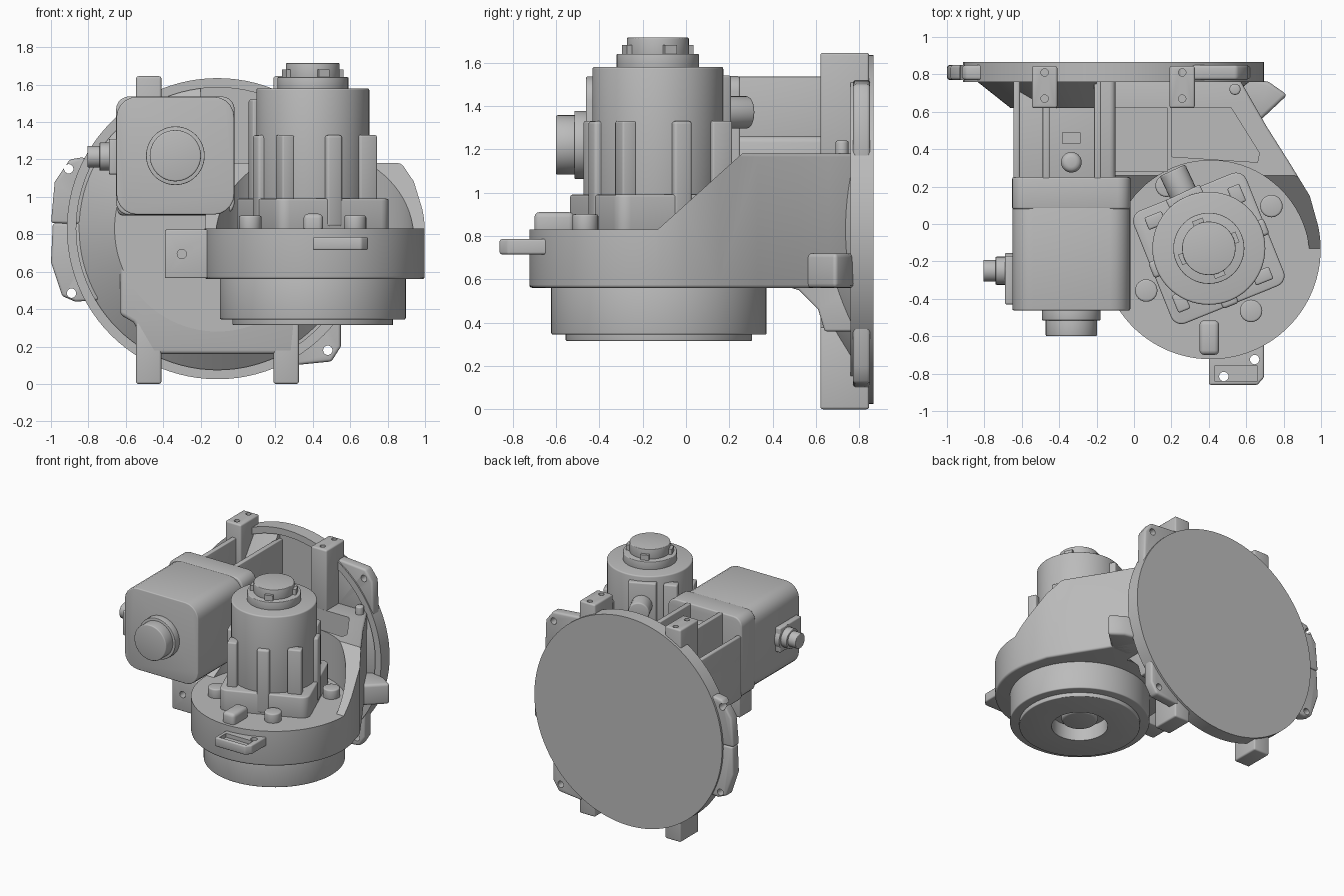
import bpy, bmesh, math
from mathutils import Matrix, Vector

if "Cube" in bpy.data.objects:
    bpy.data.objects.remove(bpy.data.objects["Cube"], do_unlink=True)

grey = bpy.data.materials.new("cast_grey")
grey.use_nodes = True
grey.diffuse_color = (0.5, 0.5, 0.5, 1)
bsdf = next(n for n in grey.node_tree.nodes if n.type == 'BSDF_PRINCIPLED')
bsdf.inputs["Base Color"].default_value = grey.diffuse_color


def activate(ob):
    bpy.ops.object.select_all(action='DESELECT')
    ob.select_set(True)
    bpy.context.view_layer.objects.active = ob


def finish(bm, name, bevel=0.0):
    """Turn a bmesh into a shaded object with optional rounded edges."""
    bmesh.ops.recalc_face_normals(bm, faces=bm.faces)
    mesh = bpy.data.meshes.new(name)
    bm.to_mesh(mesh)
    bm.free()
    ob = bpy.data.objects.new(name, mesh)
    bpy.context.collection.objects.link(ob)
    mesh.materials.append(grey)
    activate(ob)
    if bevel:
        mod = ob.modifiers.new("round", 'BEVEL')
        mod.width, mod.segments, mod.limit_method = bevel, 3, 'ANGLE'
        mod.angle_limit = math.radians(40)
        bpy.ops.object.modifier_apply(modifier=mod.name)
    bpy.ops.object.shade_smooth_by_angle(angle=math.radians(35))
    return ob


def prism(name, pts, axis, lo, hi, bevel=0.0):
    """Extrude a 2D outline along an axis from lo to hi."""
    place = {'X': lambda u, v, w: (w, u, v), 'Y': lambda u, v, w: (u, w, v),
             'Z': lambda u, v, w: (u, v, w)}[axis]
    bm = bmesh.new()
    face = bm.faces.new([bm.verts.new(place(u, v, lo)) for u, v in pts])
    new = bmesh.ops.extrude_face_region(bm, geom=[face])['geom']
    move = Vector(place(0, 0, hi - lo))
    bmesh.ops.translate(bm, vec=move, verts=[g for g in new if isinstance(g, bmesh.types.BMVert)])
    return finish(bm, name, bevel)


def box(name, x, y, z, bevel=0.0):
    return prism(name, [(x[0], y[0]), (x[1], y[0]), (x[1], y[1]), (x[0], y[1])], 'Z', *z, bevel)


def arc(cx, cy, r, start=0, end=360, n=64):
    full = end - start == 360
    steps = n if full else n - 1
    angles = [math.radians(start + (end - start) * i / steps) for i in range(n)]
    return [(cx + r * math.cos(a), cy + r * math.sin(a)) for a in angles]


def cyl(name, centre, r, axis, lo, hi, bevel=0.0, n=64):
    return prism(name, arc(*centre, r, n=n), axis, lo, hi, bevel)


def rounded(cx, cy, half, r):
    """Square outline with round corners."""
    k = half - r
    return [p for i, (sx, sy) in enumerate([(1, 1), (-1, 1), (-1, -1), (1, -1)])
            for p in arc(cx + sx * k, cy + sy * k, r, 90 * i, 90 * i + 90, 6)]


def cut(ob, *cutters):
    for c in cutters:
        activate(ob)
        mod = ob.modifiers.new("cut", 'BOOLEAN')
        mod.operation, mod.object, mod.solver = 'DIFFERENCE', c, 'EXACT'
        bpy.ops.object.modifier_apply(modifier=mod.name)
        bpy.data.objects.remove(c, do_unlink=True)
    activate(ob)
    bpy.ops.object.shade_smooth_by_angle(angle=math.radians(35))


def turn(ob, centre, degrees):
    """Rotate a mesh about a vertical line."""
    c = Vector((*centre, 0))
    ob.data.transform(Matrix.Translation(c) @ Matrix.Rotation(math.radians(degrees), 4, 'Z')
                      @ Matrix.Translation(-c))


# Round rear plate with raised rim
hub = (-0.11, 0.83)
plate = cyl("rear_plate", hub, 0.805, 'Y', 0.76, 0.865, n=96)
cut(plate, cyl("cutter", hub, 0.755, 'Y', 0.7, 0.8, n=96))

# Sloped dish in front of the plate, open at the upper right
bm = bmesh.new()
bmesh.ops.create_cone(bm, cap_ends=True, segments=96, radius1=0.79, radius2=0.55, depth=0.19,
                      matrix=Matrix.Translation((hub[0], 0.715, hub[1])) @ Matrix.Rotation(math.pi / 2, 4, 'X'))
dish = finish(bm, "sloped_dish")
cut(dish, box("cutter", (-0.2, 1), (0.5, 0.8), (1.17, 1.8)))
prism("dish_front", [(-0.63, 0.9), (-0.63, 0.37), (-0.56, 0.33), (-0.46, 0.16), (0.3, 0.16),
                     (0.34, 0.56), (0.34, 0.9)], 'Y', 0.62, 0.82, 0.02)

# Mounting lugs at top and bottom
for side, x in (("right", (-0.545, -0.41)), ("left", (0.19, 0.325))):
    mid = sum(x) / 2
    lug = box("upper_lug_" + side, x, (0.62, 0.845), (1.17, 1.645), 0.012)
    cut(lug, *[cyl("cutter", (mid, y), 0.02, 'Z', 1.55, 1.7, n=16) for y in (0.67, 0.81)])
    box("lower_lug_" + side, x, (0.62, 0.845), (0, 0.38), 0.012)

# Ears around the plate rim
ears = {
    "ear_upper_right": ([(-0.7, 0.85), (-1, 0.86), (-0.98, 1.08), (-0.9, 1.2), (-0.84, 1.21), (-0.7, 1.2)],
                        (-0.905, 1.15)),
    "ear_lower_right": ([(-0.7, 0.86), (-0.99, 0.86), (-1, 0.65), (-0.94, 0.47), (-0.87, 0.44),
                         (-0.7, 0.45)], (-0.89, 0.485)),
    "ear_lower_left": ([(0.3, 0.6), (0.55, 0.58), (0.55, 0.2), (0.5, 0.12), (0.3, 0.1)], (0.48, 0.18)),
    "ear_upper_left": ([(0.3, 1.15), (0.62, 1.15), (0.61, 1.42), (0.55, 1.5), (0.3, 1.52)], (0.54, 1.43)),
}
for name, (pts, hole) in ears.items():
    ear = prism(name, pts, 'Y', 0.77, 0.85, 0.015)
    cut(ear, cyl("cutter", hole, 0.025, 'Y', 0.7, 0.9, n=20))

# Gear housing: round in front, running back into the plate, top edge sloped
gear = (0.41, -0.135)
outline = arc(*gear, 0.588, 180, 372, 50) + [
    (0.94, 0.15), (0.83, 0.33), (0.71, 0.52), (0.63, 0.66), (0.55, 0.8), (-0.13, 0.8)]
housing = prism("gear_housing", outline, 'Z', 0.56, 1.18, 0.015)
slope = [(-1, 0.83), (-0.13, 0.83), (0.27, 1.19), (0.27, 1.4), (-1, 1.4)]
cut(housing,
    prism("cutter", slope, 'X', -0.5, 1.2),
    cyl("cutter", (0.41, -0.19), 0.53, 'Z', 0.83, 1.4, n=80),
    prism("cutter", [(0.2, 0.36), (0.66, 0.33), (0.67, 0.38), (0.52, 0.62), (0.2, 0.62)], 'Z', 0.95, 1.4),
    box("cutter", (-0.1, 0.18), (0.28, 0.62), (0.75, 1.4)))
prism("housing_web", [(0.42, 0.58), (0.52, 0.55), (0.61, 0.46), (0.64, 0.36), (0.8, 0.36), (0.8, 0.58)],
      'X', 0.1, 0.48, 0.01)
prism("side_lug", [(0.5, 0.54), (0.66, 0.54), (0.82, 0.69), (0.72, 0.76), (0.5, 0.8)], 'Z', 0.56, 0.72, 0.02)
cyl("rim_post", (0.54, 0.72), 0.03, 'Z', 1.1, 1.24, 0.01, 20)

# Drum below the housing with a recessed bore
axle = (0.4, -0.125)
drum = cyl("drum", axle, 0.497, 'Z', 0.345, 0.58, 0.008, 80)
bottom = cyl("drum_bottom", axle, 0.43, 'Z', 0.315, 0.4, 0.006, 80)
for part in (drum, bottom):
    cut(part, cyl("cutter", axle, 0.2, 'Z', 0.2, 0.43))
cyl("drum_hub", axle, 0.13, 'Z', 0.36, 0.46, 0.02)

# Upright motor: square base, round can, cap and corner ribs
top = (0.4, -0.13)
base = prism("upright_motor_base", rounded(*top, 0.325, 0.06), 'Z', 0.82, 0.99, 0.01)
turn(base, top, 22)
cyl("upright_motor_can", top, 0.302, 'Z', 0.97, 1.58, 0.01)
cyl("upright_motor_collar", top, 0.19, 'Z', 1.57, 1.64, 0.005, 48)
cyl("upright_motor_cap", top, 0.143, 'Z', 1.63, 1.715, 0.005, 48)
for i in range(4):
    corner = box(f"corner_rib_{i}", (0.61, 0.68), (0.03, 0.13), (0.9, 1.33 if i != 1 else 1.52), 0.01)
    turn(corner, top, 22 + 90 * i)
    pad = box(f"side_rib_{i}", (0.66, 0.73), (-0.18, -0.09), (0.84, 1.33), 0.015)
    turn(pad, top, 22 + 90 * i)
    nub = box(f"cap_nub_{i}", (0.53, 0.565), (-0.16, -0.1), (1.6, 1.68))
    turn(nub, top, 22 + 90 * i)
    boss = cyl(f"base_screw_{i}", (0.7, -0.4), 0.06, 'Z', 0.82, 0.9, 0.01, 24)
    turn(boss, top, -14 + 90 * i)
plug = [box("motor_plug_plate", (0.3, 0.5), (0.1, 0.2), (1.18, 1.54), 0.01),
        cyl("motor_plug", (0.4, 1.37), 0.075, 'Y', 0.1, 0.33, 0.01, 24)]
for part in plug:
    turn(part, top, 25)

# Lying motor with flange and stepped end cap
side = (-0.335, 1.22)
prism("lying_motor_body", rounded(*side, 0.315, 0.11), 'Y', -0.462, 0.1, 0.008)
prism("lying_motor_flange", rounded(*side, 0.317, 0.07), 'Y', 0.08, 0.25, 0.01)
cyl("end_collar", side, 0.157, 'Y', -0.515, -0.45, 0.004, 48)
cyl("end_cap", side, 0.137, 'Y', -0.6, -0.5, 0.008, 48)
for x, r in ((-0.69, 0.095), (-0.74, 0.075), (-0.805, 0.058)):
    cyl("side_plug", (-0.25, 1.215), r, 'X', x, -0.62, 0.005, 32)
box("plug_plate", (-0.69, -0.64), (-0.43, -0.17), (1.12, 1.31), 0.01)

# Gearbox and ribs between the lying motor and the plate
box("link_block", (-0.645, -0.1), (0.22, 0.8), (0.9, 1.26), 0.03)
box("link_side", (-0.645, -0.61), (0.22, 0.78), (1.2, 1.4), 0.01)
for i, x in enumerate((-0.47, -0.195)):
    box(f"link_rib_{i}", (x - 0.018, x + 0.018), (0.22, 0.8), (1.18, 1.535), 0.006)
cyl("link_boss", (-0.335, 0.33), 0.055, 'Z', 1.2, 1.46, 0.03, 32)
clip = box("link_clip", (-0.385, -0.285), (0.43, 0.49), (1.2, 1.4))
cut(clip, box("cutter", (-0.36, -0.31), (0.4, 0.52), (1.34, 1.38)))

# Small brackets on the gear housing
tab = prism("front_bracket", [(0.4, -0.6), (0.4, -0.86), (0.66, -0.86), (0.695, -0.82), (0.695, -0.6)],
            'Z', 0.715, 0.785, 0.01)
cut(tab, cyl("cutter", (0.48, -0.815), 0.025, 'Z', 0.6, 0.9, n=20),
    cyl("cutter", (0.645, -0.725), 0.025, 'Z', 0.6, 0.9, n=20),
    box("cutter", (0.43, 0.66), (-0.84, -0.76), (0.755, 0.9)))
box("top_clip", (0.35, 0.455), (-0.7, -0.515), (0.8, 0.91), 0.025)
wing = box("side_bracket", (-0.39, -0.1), (-0.25, -0.1), (0.565, 0.825), 0.008)
cut(wing, cyl("cutter", (-0.3, 0.695), 0.025, 'Y', -0.4, 0, n=20))
